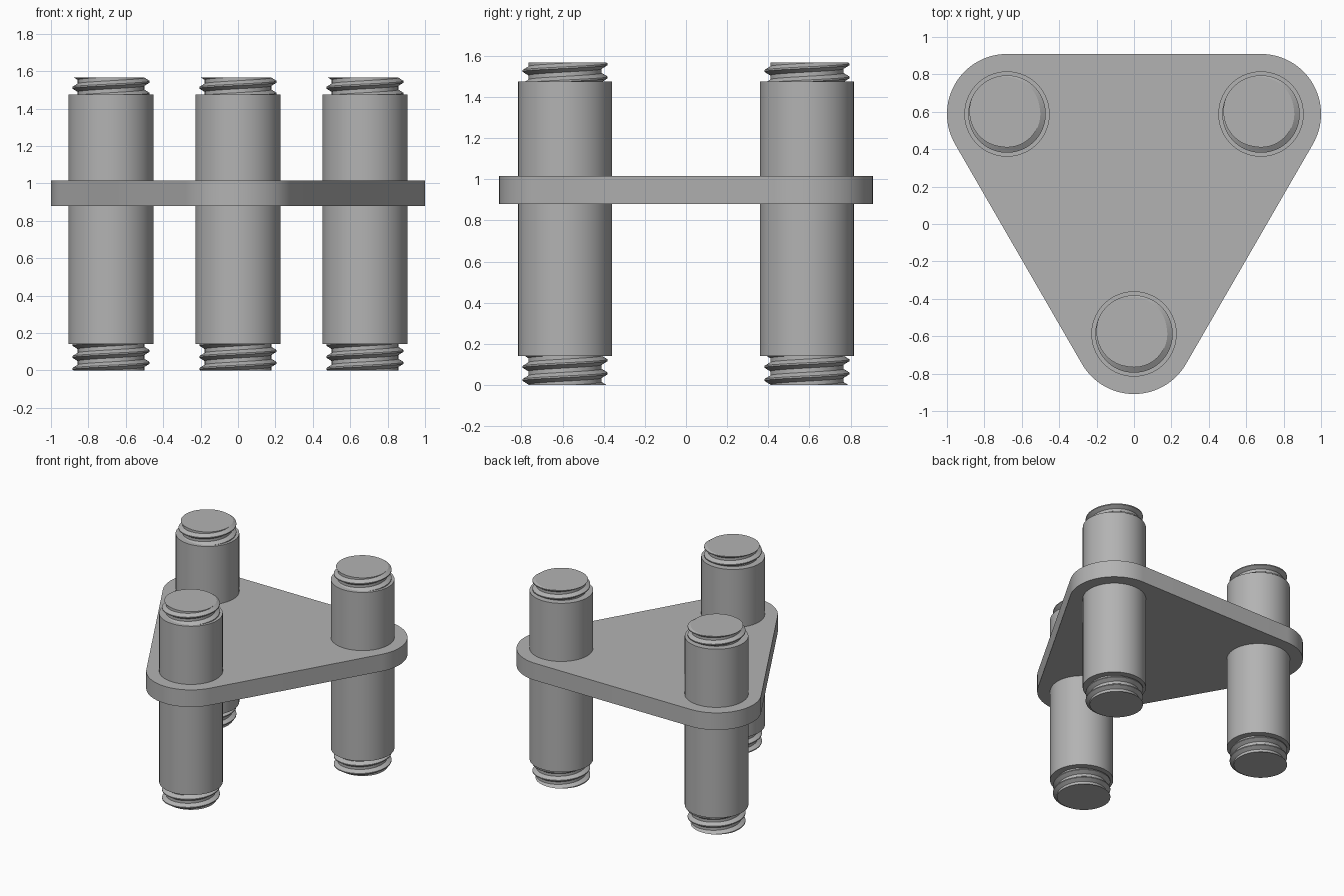
import bpy, bmesh, math
from mathutils import Vector

if "Cube" in bpy.data.objects:
    bpy.data.objects.remove(bpy.data.objects["Cube"])

grey = bpy.data.materials.new("grey")
grey.use_nodes = True
COLOR = (0.45, 0.45, 0.45, 1)
grey.diffuse_color = COLOR
grey.node_tree.nodes["Principled BSDF"].inputs["Base Color"].default_value = COLOR

SIDES = 96
POST_X, POST_Y = 0.679, 0.588
POST_R, CORNER_R = 0.228, 0.321
CREST_R, ROOT_R, PITCH = 0.207, 0.178, 0.064


def finish(bm, name, loc=(0, 0, 0)):
    bmesh.ops.recalc_face_normals(bm, faces=bm.faces)
    mesh = bpy.data.meshes.new(name)
    bm.to_mesh(mesh)
    bm.free()
    obj = bpy.data.objects.new(name, mesh)
    bpy.context.collection.objects.link(obj)
    obj.location = loc
    mesh.materials.append(grey)
    bpy.ops.object.select_all(action="DESELECT")
    obj.select_set(True)
    bpy.context.view_layer.objects.active = obj
    bpy.ops.object.shade_smooth_by_angle(angle=math.radians(25))
    return obj


def prism(name, outline, z0, z1):
    bm = bmesh.new()
    face = bm.faces.new([bm.verts.new((x, y, z0)) for x, y in outline])
    top = bmesh.ops.extrude_face_region(bm, geom=[face], use_keep_orig=True)["geom"]
    verts = [g for g in top if isinstance(g, bmesh.types.BMVert)]
    bmesh.ops.translate(bm, verts=verts, vec=(0, 0, z1 - z0))
    return finish(bm, name)


def arc(cx, cy, r, start, sweep, steps):
    angles = [math.radians(start + sweep * i / steps) for i in range(steps + 1)]
    return [(cx + r * math.cos(a), cy + r * math.sin(a)) for a in angles]


# Thread profile over one pitch: crest flat, flank, root flat, flank
BREAKS = (0, 0.12, 0.4, 0.72)


def thread_radius(u):
    u = (u + 1e-7) % 1
    if u < BREAKS[1]:
        t = 0
    elif u < BREAKS[2]:
        t = (u - BREAKS[1]) / (BREAKS[2] - BREAKS[1])
    elif u < BREAKS[3]:
        t = 1
    else:
        t = (1 - u) / (1 - BREAKS[3])
    return CREST_R + (ROOT_R - CREST_R) * t


def thread(name, loc, z0, z1, z_ref, crest_turn):
    """Helical screw end, trimmed flat at z0 and z1, with a crest at z_ref."""
    bm = bmesh.new()
    phase = BREAKS[1] / 2 - z_ref / PITCH + crest_turn
    first = math.floor(z0 / PITCH + phase) - 2
    last = math.ceil(z1 / PITCH + phase) + 1
    rows = []
    for u in [k + b for k in range(first, last + 1) for b in BREAKS]:
        row = []
        for i in range(SIDES + 1):
            turn = i / SIDES
            z = min(max((u - phase + turn) * PITCH, z0), z1)
            r = thread_radius(z / PITCH - turn + phase)
            a = math.tau * turn
            row.append(bm.verts.new((r * math.cos(a), r * math.sin(a), z)))
        rows.append(row)
    for low, high in zip(rows, rows[1:]):
        for i in range(SIDES):
            quad = (low[i], low[i + 1], high[i + 1], high[i])
            if max(v.co.z for v in quad) - min(v.co.z for v in quad) > 1e-6:
                bm.faces.new(quad)
    bmesh.ops.remove_doubles(bm, verts=bm.verts, dist=1e-5)
    bmesh.ops.delete(bm, geom=[v for v in bm.verts if not v.link_faces], context="VERTS")
    bmesh.ops.holes_fill(bm, edges=[e for e in bm.edges if e.is_boundary], sides=0)
    return finish(bm, name, loc)


# Rounded triangular plate
outline = []
for cx, cy, start in ((POST_X, POST_Y, -30), (-POST_X, POST_Y, 90), (0, -POST_Y, 210)):
    outline += arc(cx, cy, CORNER_R, start, 120, 32)
prism("plate", outline, 0.88, 1.015)

# Three posts, each with a screw thread at both ends
for name, x, y in (("back_left", POST_X, POST_Y), ("back_right", -POST_X, POST_Y),
                   ("front", 0, -POST_Y)):
    prism(name + "_post", arc(x, y, POST_R, 0, 360, SIDES)[:-1], 0.14, 1.475)
    thread(name + "_top_thread", (x, y, 0), 1.46, 1.567, 1.567, 0.375)
    thread(name + "_bottom_thread", (x, y, 0), 0, 0.155, 0, 0.375)
